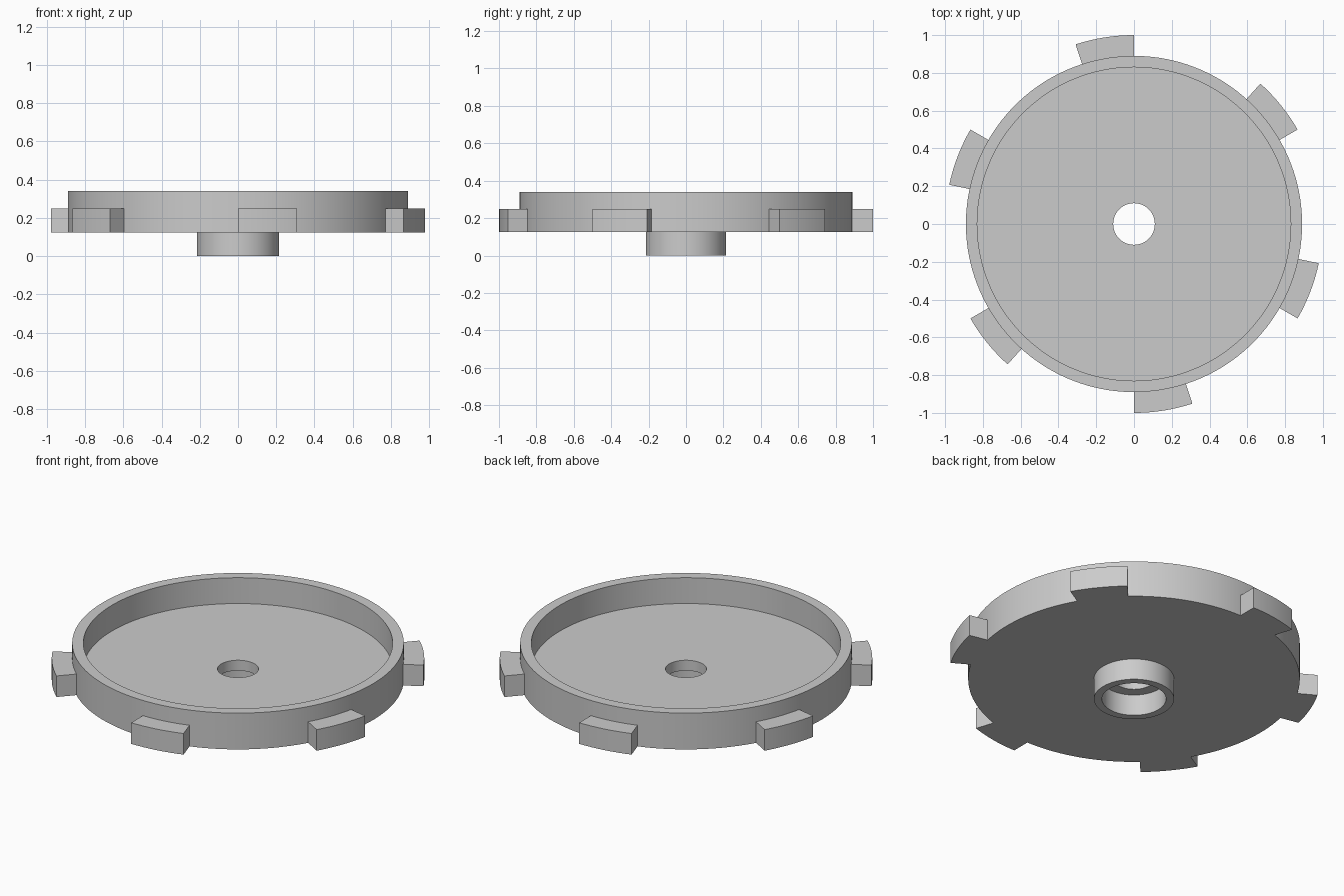
import bpy
import bmesh
import math

cube = bpy.data.objects.get("Cube")
if cube:
    bpy.data.objects.remove(cube, do_unlink=True)

# Single plain grey
grey = bpy.data.materials.new("plain grey")
grey.use_nodes = True
colour = (0.6, 0.6, 0.6, 1)
grey.diffuse_color = colour
grey.node_tree.nodes["Principled BSDF"].inputs["Base Color"].default_value = colour

BASE, FLOOR, RIM, TOOTH_TOP = 0.125, 0.187, 0.34, 0.25
WALL_IN, WALL_OUT, TIP = 0.83, 0.89, 1.0
HUB, BORE, HOLE = 0.215, 0.172, 0.11


def sweep(name, profile, start, span, steps):
    """Turn a closed (radius, z) profile about the z axis; cap it if partial."""
    full = span >= 360
    bm = bmesh.new()
    rings = []
    for i in range(steps if full else steps + 1):
        a = math.radians(start + span * i / steps)
        rings.append([bm.verts.new((r * math.cos(a), r * math.sin(a), z))
                      for r, z in profile])
    n = len(profile)
    for i in range(steps):
        a, b = rings[i], rings[(i + 1) % len(rings)]
        for j in range(n):
            k = (j + 1) % n
            bm.faces.new((a[j], b[j], b[k], a[k]))
    if not full:
        bm.faces.new(rings[0])
        bm.faces.new(rings[-1][::-1])
    bmesh.ops.recalc_face_normals(bm, faces=bm.faces[:])
    mesh = bpy.data.meshes.new(name)
    bm.to_mesh(mesh)
    bm.free()
    mesh.materials.append(grey)
    obj = bpy.data.objects.new(name, mesh)
    bpy.context.collection.objects.link(obj)
    bpy.ops.object.select_all(action="DESELECT")
    obj.select_set(True)
    bpy.context.view_layer.objects.active = obj
    bpy.ops.object.shade_smooth_by_angle(angle=math.radians(30))
    return obj


# Shallow dish with a hollow hub below and a hole through its floor
sweep("dish_with_hub", [
    (HOLE, FLOOR), (WALL_IN, FLOOR), (WALL_IN, RIM), (WALL_OUT, RIM),
    (WALL_OUT, BASE), (HUB, BASE), (HUB, 0), (BORE, 0), (BORE, BASE),
    (HOLE, BASE)], 0, 360, 160)

# Six locking tabs around the outer wall
tab = [(WALL_OUT - 0.005, BASE), (TIP, BASE),
       (TIP, TOOTH_TOP), (WALL_OUT - 0.005, TOOTH_TOP)]
for i in range(6):
    sweep(f"rim_tab_{i + 1}", tab, 30 + 60 * i, 18, 8)
